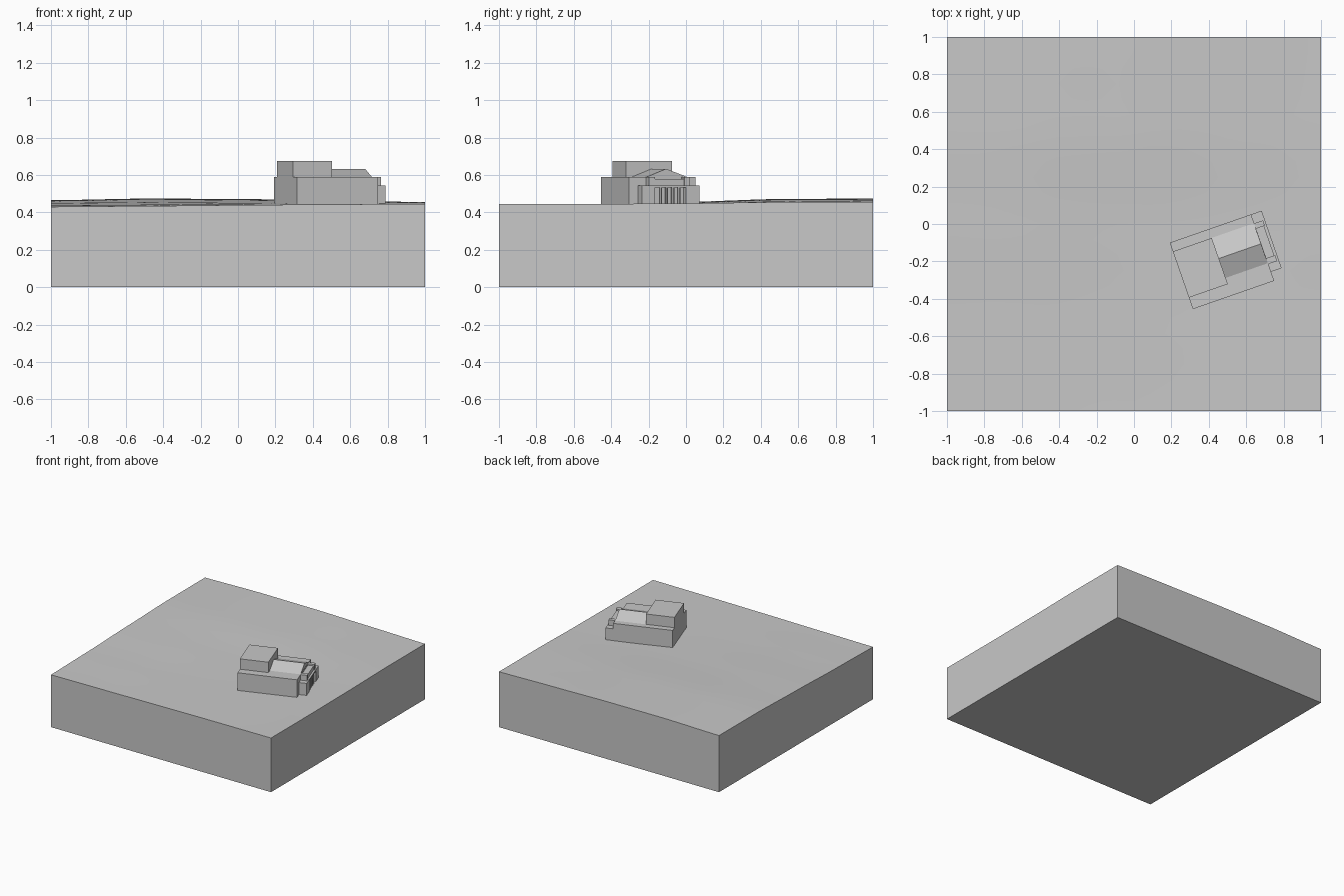
import bpy
import bmesh
import math
from mathutils import Matrix

cube = bpy.data.objects.get("Cube")
if cube:
    bpy.data.objects.remove(cube, do_unlink=True)

COLOUR = (0.58, 0.58, 0.58, 1)
grey = bpy.data.materials.new("plain grey")
grey.use_nodes = True
grey.diffuse_color = COLOUR
grey.node_tree.nodes["Principled BSDF"].inputs["Base Color"].default_value = COLOUR

# The building's own axes: length, width, height from its front corner
PLACE = Matrix.Translation((0.315, -0.455, 0)) @ Matrix.Rotation(math.radians(19.2), 4, "Z")
GROUND = 0.43


def finish(name, bm, matrix=PLACE):
    bmesh.ops.recalc_face_normals(bm, faces=bm.faces)
    mesh = bpy.data.meshes.new(name)
    bm.to_mesh(mesh)
    bm.free()
    mesh.materials.append(grey)
    obj = bpy.data.objects.new(name, mesh)
    bpy.context.collection.objects.link(obj)
    obj.matrix_world = matrix
    return obj


def box(name, u, v, z):
    bm = bmesh.new()
    bmesh.ops.create_cube(bm, size=1)
    for vert in bm.verts:
        for axis, (low, high) in enumerate((u, v, z)):
            vert.co[axis] = low if vert.co[axis] < 0 else high
    return finish(name, bm)


def prism(name, profile, u0, u1):
    bm = bmesh.new()
    face = bm.faces.new([bm.verts.new((u0, v, z)) for v, z in profile])
    result = bmesh.ops.extrude_face_region(bm, geom=[face])
    moved = [g for g in result["geom"] if isinstance(g, bmesh.types.BMVert)]
    bmesh.ops.translate(bm, verts=moved, vec=(u1 - u0, 0, 0))
    return finish(name, bm)


# Gently rolling ground: rows run front to back, columns run along x
HEIGHTS = [
    (0.430, 0.434, 0.439, 0.443, 0.445),
    (0.438, 0.442, 0.444, 0.445, 0.445),
    (0.452, 0.456, 0.452, 0.447, 0.448),
    (0.464, 0.472, 0.470, 0.460, 0.455),
    (0.465, 0.474, 0.472, 0.464, 0.455),
]


def ease(value):
    cell = min(int(value), 3)
    t = value - cell
    return cell, 0.5 * t + 0.5 * t * t * (3 - 2 * t)


def ground_height(x, y):
    i, s = ease((x + 1) * 2)
    j, t = ease((y + 1) * 2)
    near = HEIGHTS[j][i] * (1 - s) + HEIGHTS[j][i + 1] * s
    far = HEIGHTS[j + 1][i] * (1 - s) + HEIGHTS[j + 1][i + 1] * s
    return near * (1 - t) + far * t


bm = bmesh.new()
bmesh.ops.create_grid(bm, x_segments=24, y_segments=24, size=1)
rim = [e for e in bm.edges if e.is_boundary]
walls = bmesh.ops.extrude_edge_only(bm, edges=rim)["geom"]
skirt = {g for g in walls if isinstance(g, bmesh.types.BMVert)}
for vert in bm.verts:
    vert.co.z = 0 if vert in skirt else ground_height(vert.co.x, vert.co.y)
bmesh.ops.holes_fill(bm, edges=[e for e in bm.edges if e.is_boundary], sides=0)
ground = finish("ground_block", bm, Matrix.Identity(4))
bpy.context.view_layer.objects.active = ground
ground.select_set(True)
bpy.ops.object.shade_smooth_by_angle(angle=math.radians(30))
ground.select_set(False)

# Main hall, raised rear block and gabled roof
box("main_hall", (0, 0.46), (0, 0.376), (GROUND, 0.59))
box("upper_block", (0, 0.22), (0.065, 0.326), (0.585, 0.675))
prism("gable_roof", [(0.095, 0.588), (0.332, 0.588), (0.21, 0.633)], 0.215, 0.459)

# Portico: two piers, a lintel and a recessed back wall
box("portico_pier_right", (0.45, 0.52), (0.051, 0.125), (GROUND, 0.545))
box("portico_pier_left", (0.45, 0.52), (0.30, 0.376), (GROUND, 0.545))
box("portico_lintel", (0.45, 0.52), (0.125, 0.30), (0.533, 0.545))
box("portico_back_wall", (0.45, 0.48), (0.125, 0.30), (GROUND, 0.533))

# Row of columns in the portico
for n in range(4):
    bm = bmesh.new()
    bmesh.ops.create_cone(bm, cap_ends=True, segments=8, radius1=0.009, radius2=0.009, depth=0.104)
    bmesh.ops.translate(bm, verts=bm.verts, vec=(0.508, 0.16 + n * 0.035, 0.482))
    finish(f"column_{n + 1}", bm)

# Parapet above the portico, with taller ends
box("parapet_middle", (0.45, 0.505), (0.125, 0.298), (0.54, 0.578))
box("parapet_end_right", (0.45, 0.51), (0.095, 0.128), (0.54, 0.59))
box("parapet_end_left", (0.45, 0.51), (0.295, 0.325), (0.54, 0.59))
